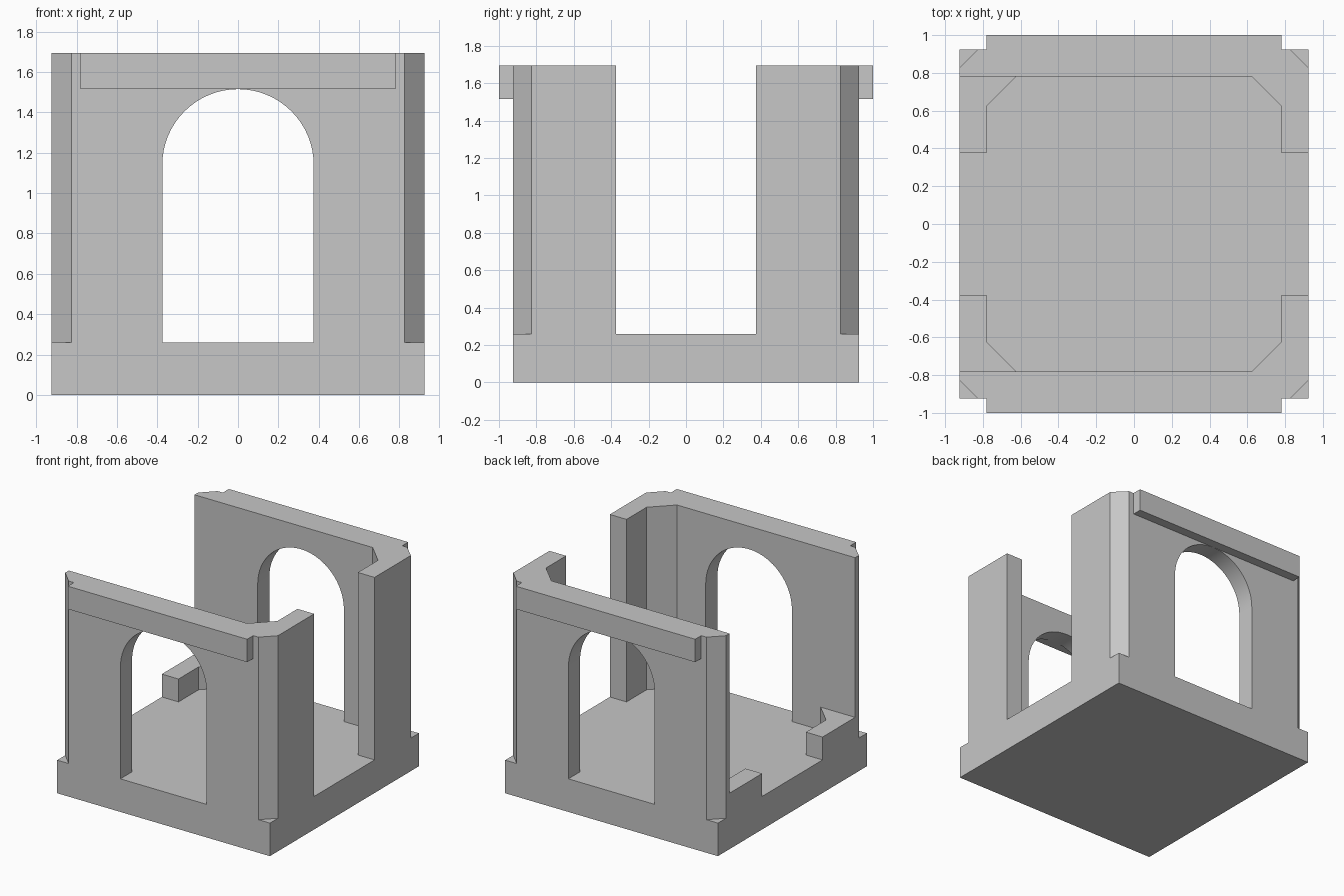
import bpy, bmesh, math

cube = bpy.data.objects.get("Cube")
if cube:
    bpy.data.objects.remove(cube, do_unlink=True)

W = 0.925        # half width of the building
INNER = 0.78     # inner wall face
BEVEL = 0.825    # start of the cut outer corner
INSET = 0.625    # start of the inner corner fillet
GAP = 0.375      # half width of doors and side openings
FLOOR, STUB, TOP = 0.26, 0.44, 1.695
SPRING = 1.14    # where the arch begins

stone = bpy.data.materials.new("grey stone")
stone.use_nodes = True
grey = (0.57, 0.57, 0.57, 1)
stone.diffuse_color = grey
stone.node_tree.nodes["Principled BSDF"].inputs["Base Color"].default_value = grey


def prism(name, points, offset):
    """Extrude a closed outline of 3D points along an offset."""
    bm = bmesh.new()
    face = bm.faces.new([bm.verts.new(p) for p in points])
    out = bmesh.ops.extrude_face_region(bm, geom=[face])
    moved = [g for g in out["geom"] if isinstance(g, bmesh.types.BMVert)]
    bmesh.ops.translate(bm, verts=moved, vec=offset)
    bmesh.ops.recalc_face_normals(bm, faces=bm.faces)
    mesh = bpy.data.meshes.new(name)
    bm.to_mesh(mesh)
    bm.free()
    mesh.materials.append(stone)
    obj = bpy.data.objects.new(name, mesh)
    bpy.context.collection.objects.link(obj)
    return obj


def plan(name, outline, side, z0, z1):
    """Extrude a floor plan upward, mirrored to the back when side is -1."""
    return prism(name, [(x, y * side, z0) for x, y in outline], (0, 0, z1 - z0))


def rect(x, y0, y1):
    return [(-x, y0), (x, y0), (x, y1), (-x, y1)]


# Floor slab
plan("floor_slab", rect(W, -W, W), 1, 0, FLOOR)

# Wall with its two tall piers on one side, cut off flush on the other
wall_plan = [(-W, -INNER), (-W, -BEVEL), (-BEVEL, -W), (BEVEL, -W), (W, -BEVEL),
             (W, -GAP), (INNER, -GAP), (INNER, -INSET), (INSET, -INNER)]
stub_plan = [(-W, -INNER), (-W, -GAP), (-INNER, -GAP), (-INNER, -INSET), (-INSET, -INNER)]

# Arched doorway outline
steps = 32
arch = [(-GAP, FLOOR - 0.1), (GAP, FLOOR - 0.1)]
for i in range(steps + 1):
    a = math.pi * i / steps
    arch.append((GAP * math.cos(a), SPRING + GAP * math.sin(a)))

for label, side in (("front", 1), ("back", -1)):
    wall = plan(label + "_wall", wall_plan, side, FLOOR, TOP)

    # Doorway cut
    cutter = prism("doorway_cutter", [(x, -side * 0.7, z) for x, z in arch], (0, -side * 0.35, 0))
    cutter.hide_render = True
    cut = wall.modifiers.new("doorway", "BOOLEAN")
    cut.operation = "DIFFERENCE"
    cut.solver = "EXACT"
    cut.object = cutter
    bpy.ops.object.select_all(action="DESELECT")
    bpy.context.view_layer.objects.active = wall
    wall.select_set(True)
    bpy.ops.object.modifier_apply(modifier=cut.name)
    bpy.data.objects.remove(cutter, do_unlink=True)
    bpy.ops.object.shade_smooth_by_angle(angle=math.radians(30))

    # Cornice band and low broken pier
    plan(label + "_cornice", rect(INNER, -1, -W), side, 1.515, TOP)
    plan(label + "_low_pier", stub_plan, side, FLOOR, STUB)
